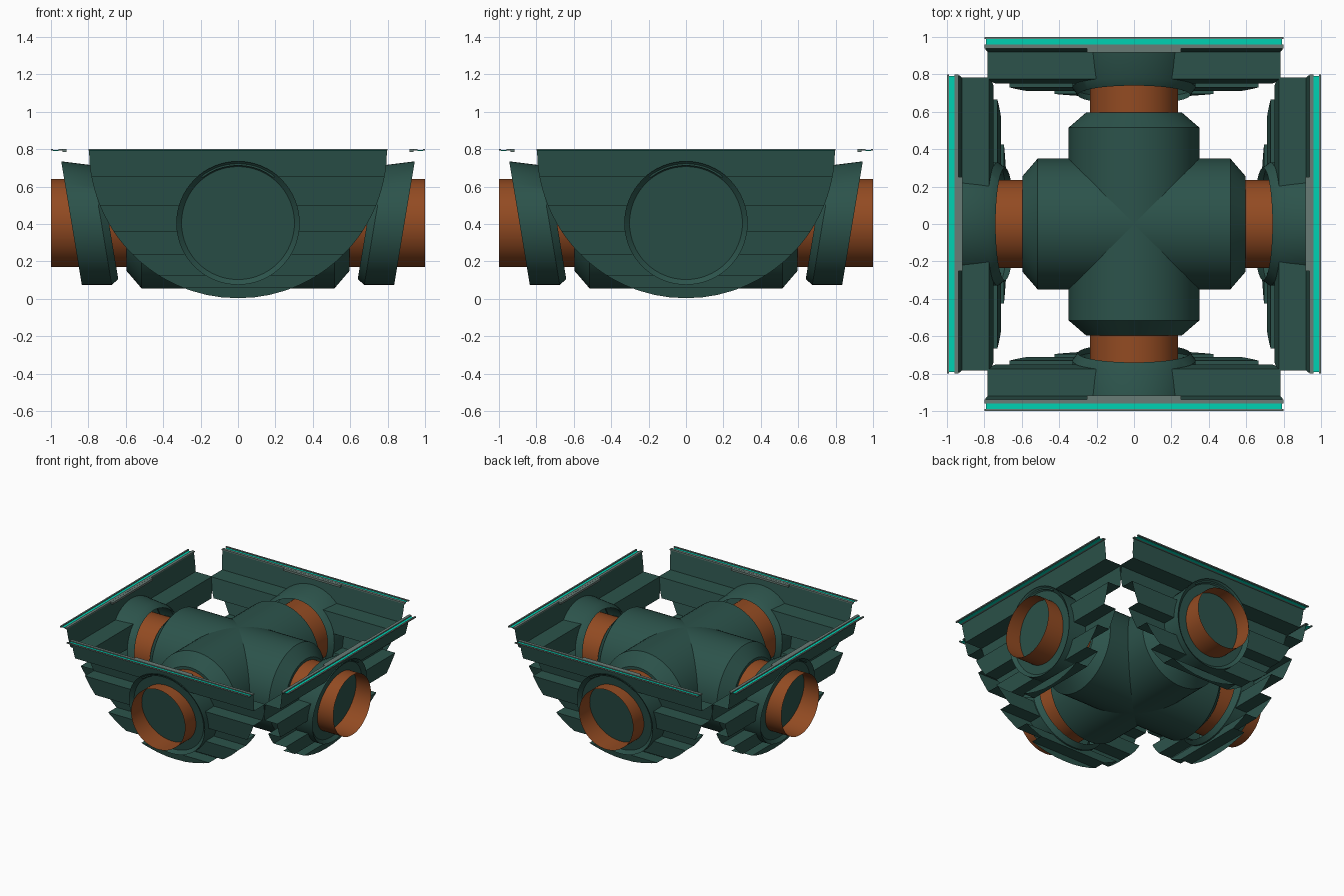
import bpy, bmesh, math

if "Cube" in bpy.data.objects:
    bpy.data.objects.remove(bpy.data.objects["Cube"])

CZ, R = 0.405, 0.797          # pipe axis height, radius of the half-disc panels
HOLE = 0.33                   # sleeve radius


def material(name, rgb):
    m = bpy.data.materials.new(name)
    m.diffuse_color = (*rgb, 1)
    m.use_nodes = True
    m.node_tree.nodes["Principled BSDF"].inputs["Base Color"].default_value = m.diffuse_color
    return m


green = material("dark green", (0.025, 0.086, 0.070))
orange = material("pipe orange", (0.29, 0.07, 0.016))
teal = material("bright teal", (0.0, 0.64, 0.45))
grey = material("seal grey", (0.14, 0.20, 0.18))


def add(name, bm, mat, angles, smooth=False):
    """Make one mesh and place a copy at every given quarter turn."""
    bmesh.ops.remove_doubles(bm, verts=bm.verts, dist=1e-5)
    me = bpy.data.meshes.new(name)
    bm.to_mesh(me)
    bm.free()
    me.materials.append(mat)
    if smooth:
        me.shade_smooth()
        me.set_sharp_from_angle(angle=math.radians(30))
    for i, a in enumerate(angles):
        ob = bpy.data.objects.new(f"{name}_{i + 1}", me)
        ob.rotation_euler.z = math.radians(a)
        bpy.context.collection.objects.link(ob)


def tube(rings, n=64, start_cap=False, end_cap=False):
    """Skin rings given as functions angle -> (x, y, z)."""
    bm = bmesh.new()
    loops = [[bm.verts.new(f(2 * math.pi * i / n)) for i in range(n)] for f in rings]
    for a, b in zip(loops, loops[1:]):
        for i in range(n):
            j = (i + 1) % n
            bm.faces.new((a[i], a[j], b[j], b[i]))
    if start_cap:
        bm.faces.new(loops[0][::-1])
    if end_cap:
        bm.faces.new(loops[-1])
    return bm


def ring(x, r):
    return lambda a: (x, r * math.cos(a), CZ + r * math.sin(a))


QUARTERS = (0, 90, 180, 270)

# Hub: two crossed cylinders with chamfered ends
add("hub_body", tube([ring(-0.595, 0.257), ring(-0.515, 0.35),
                      ring(0.515, 0.35), ring(0.595, 0.257)], start_cap=True, end_cap=True),
    green, (0, 90), True)

# Pipe stubs
add("pipe", tube([ring(0.59, 0.236), ring(1.0, 0.236)]), orange, QUARTERS, True)


# Sleeves: leaning with the panel, lip at the inner end, closed by a disc near the mouth
def sleeve_ring(depth, r, drop=0):
    def f(a):
        s = math.sin(a)
        x = 0.945 - (HOLE - r * s) / 6 - depth
        return (x, r * math.cos(a), CZ + r * s - drop * max(0, s))
    return f


add("sleeve", tube([sleeve_ring(0.2, 0.30, 0.015), sleeve_ring(0.16, HOLE, 0.02),
                    sleeve_ring(0, HOLE), sleeve_ring(0.025, 0.302)], end_cap=True),
    green, QUARTERS, True)

# Corrugated panels: stepped profile (x, z), trimmed to a half disc with a pipe hole
profile = [(0.945, 0.80), (0.92, 0.65), (0.775, 0.65), (0.75, 0.50), (0.86, 0.50),
           (0.836, 0.36), (0.73, 0.36), (0.71, 0.24), (0.815, 0.24), (0.795, 0.125),
           (0.695, 0.125), (0.685, 0.06), (0.785, 0.06), (0.775, 0.004)]


def half_width(z):
    return math.sqrt(max(0, R * R - (0.80 - z) ** 2)) if z > 0.0045 else 0


def hole_width(z):
    return math.sqrt(max(0, 0.308 ** 2 - (z - CZ) ** 2))


bm = bmesh.new()
for (x0, z0), (x1, z1) in zip(profile, profile[1:]):
    ts = {0.0, 1.0}
    if z0 != z1:
        cuts = [CZ + 0.308 * math.sin(math.radians(k * 7.5)) for k in range(-12, 13)]
        cuts += [0.80 - R * math.sin(math.radians(k * 6)) for k in range(1, 15)]
        ts |= {(z - z0) / (z1 - z0) for z in cuts if z1 + 0.002 < z < z0 - 0.002}
    ts = sorted(ts)
    for t0, t1 in zip(ts, ts[1:]):
        rows = [(x0 + (x1 - x0) * t, z0 + (z1 - z0) * t) for t in (t0, t1)]
        (xa, za), (xb, zb) = rows
        for s in (1, -1):
            q = [(xa, s * hole_width(za), za), (xb, s * hole_width(zb), zb),
                 (xb, s * half_width(zb), zb), (xa, s * half_width(za), za)]
            bm.faces.new([bm.verts.new(p) for p in (q if s > 0 else q[::-1])])
add("corrugated_panel", bm, green, QUARTERS)


def box(x0, x1, y, z0, z1):
    bm = bmesh.new()
    bmesh.ops.create_cube(bm, size=1)
    for v in bm.verts:
        v.co = (x0 if v.co.x < 0 else x1, 2 * y * v.co.y, z0 if v.co.z < 0 else z1)
    return bm


# Top rims: teal seal strip sunk between two grey edges, short clip over the sleeve
add("rim_inner_edge", box(0.938, 0.961, 0.80, 0.793, 0.802), grey, QUARTERS)
add("rim_outer_edge", box(0.988, 1.0, 0.80, 0.793, 0.802), grey, QUARTERS)
add("seal_strip", box(0.961, 0.988, 0.79, 0.791, 0.795), teal, QUARTERS)
add("rim_clip", box(0.918, 0.938, 0.25, 0.785, 0.801), grey, QUARTERS)
